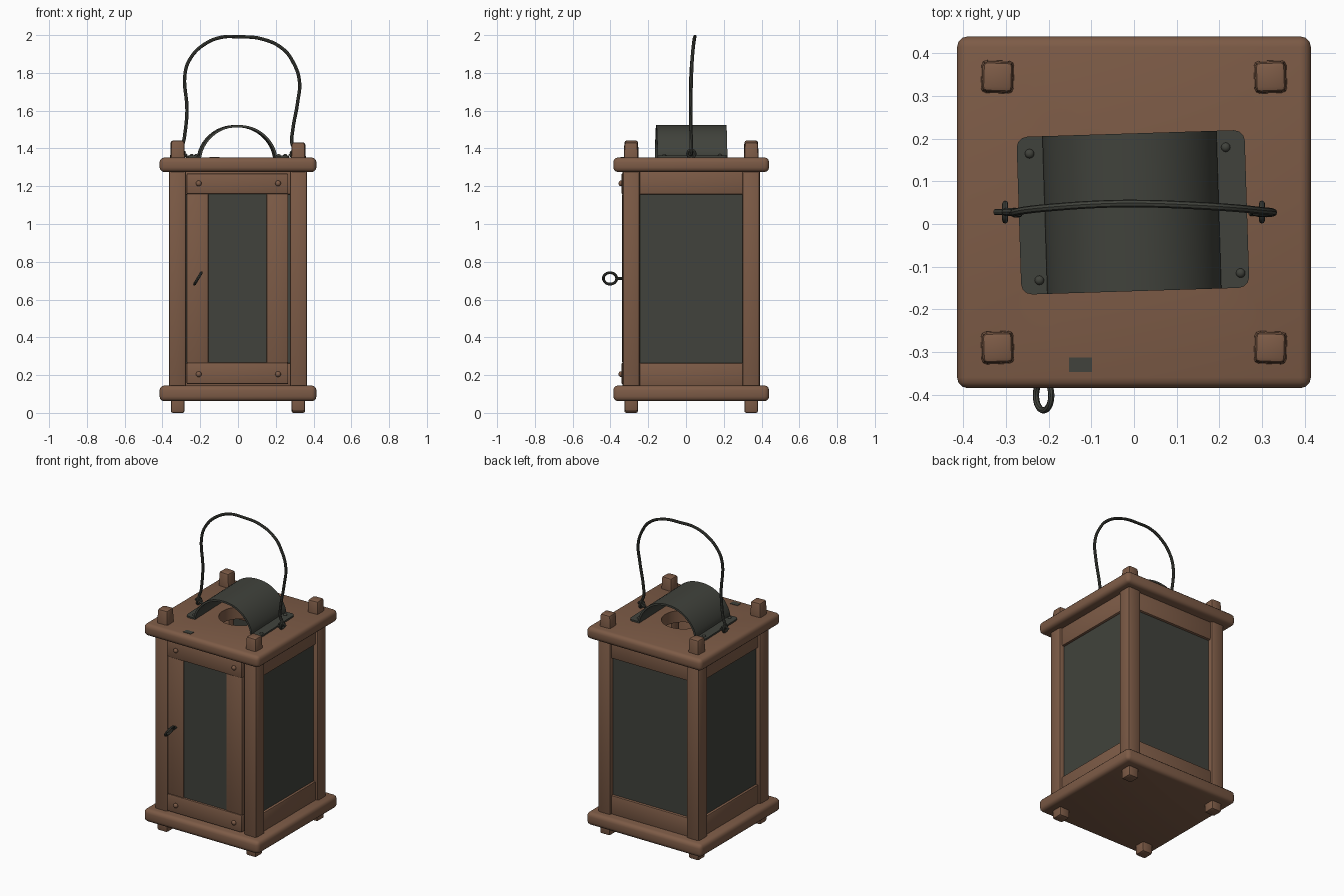
import bpy, bmesh, math
from mathutils import Matrix, Vector

if "Cube" in bpy.data.objects:
    bpy.data.objects.remove(bpy.data.objects["Cube"])


def material(name, rgb):
    m = bpy.data.materials.new(name)
    m.diffuse_color = (*rgb, 1)
    m.use_nodes = True
    m.node_tree.nodes["Principled BSDF"].inputs["Base Color"].default_value = m.diffuse_color
    return m


WOOD = material("brown wood", (0.205, 0.105, 0.062))
METAL = material("dark iron", (0.052, 0.055, 0.045))
YC = 0.0275  # centre of the wooden body in y


def finish(name, bm, mat):
    me = bpy.data.meshes.new(name)
    bm.to_mesh(me)
    bm.free()
    me.materials.append(mat)
    ob = bpy.data.objects.new(name, me)
    bpy.context.collection.objects.link(ob)
    return ob


def box(name, x, y, z, mat=WOOD, bevel=0.008, segs=2, taper=1.0, turn=0):
    """Bevelled box from (min, max) ranges, optionally tapered upwards."""
    bm = bmesh.new()
    bmesh.ops.create_cube(bm, size=1)
    c = Vector([(r[0] + r[1]) / 2 for r in (x, y, z)])
    for v in bm.verts:
        k = taper if v.co.z > 0 else 1
        v.co = Vector((v.co.x * (x[1] - x[0]) * k, v.co.y * (y[1] - y[0]) * k,
                       v.co.z * (z[1] - z[0])))
    if bevel:
        bmesh.ops.bevel(bm, geom=bm.edges[:], offset=bevel, segments=segs,
                        profile=0.5, affect='EDGES')
    bm.transform(Matrix.Translation(c) @ Matrix.Rotation(math.radians(turn), 4, 'Z'))
    return finish(name, bm, mat)


def rivet(name, loc, mat, r=0.012, axis='Z'):
    bm = bmesh.new()
    bmesh.ops.create_uvsphere(bm, u_segments=12, v_segments=8, radius=r)
    bm.transform(Matrix.Translation(loc) @ Matrix.Diagonal(
        (1, 0.8, 1, 1) if axis == 'Y' else (1, 1, 0.8, 1)))
    return finish(name, bm, mat)


def wire(name, pts, r, cyclic=False):
    """Round wire through the points, converted to a mesh."""
    cu = bpy.data.curves.new(name, 'CURVE')
    cu.dimensions = '3D'
    cu.bevel_depth, cu.bevel_resolution, cu.resolution_u = r, 2, 5
    cu.use_fill_caps = True
    sp = cu.splines.new('BEZIER')
    sp.bezier_points.add(len(pts) - 1)
    for p, co in zip(sp.bezier_points, pts):
        p.co = co
        p.handle_left_type = p.handle_right_type = 'AUTO'
    sp.use_cyclic_u = cyclic
    cu.materials.append(METAL)
    ob = bpy.data.objects.new(name, cu)
    bpy.context.collection.objects.link(ob)
    bpy.ops.object.select_all(action='DESELECT')
    ob.select_set(True)
    bpy.context.view_layer.objects.active = ob
    bpy.ops.object.convert(target='MESH')
    return bpy.context.view_layer.objects.active


def ring(name, centre, u, v, r, thick, n=10):
    u, v = Vector(u).normalized(), Vector(v).normalized()
    pts = [Vector(centre) + r * (math.cos(a) * u + math.sin(a) * v)
           for a in (2 * math.pi * i / n for i in range(n))]
    return wire(name, pts, thick, True)


# Base and roof boards
SLAB_X, SLAB_Y = (-0.415, 0.415), (-0.385, 0.44)
box("base_board", SLAB_X, SLAB_Y, (0.062, 0.145), bevel=0.025, segs=3)
roof = box("roof_board", SLAB_X, SLAB_Y, (1.275, 1.352), bevel=0.025, segs=3)

# Round smoke hole through the roof
bm = bmesh.new()
bmesh.ops.create_cone(bm, cap_ends=True, segments=32, radius1=0.13, radius2=0.13, depth=0.4)
bm.transform(Matrix.Translation((0, YC, 1.31)))
cutter = finish("smoke_hole_cutter", bm, WOOD)
cutter.hide_render = True
cut = roof.modifiers.new("smoke_hole", 'BOOLEAN')
cut.operation, cut.object, cut.solver = 'DIFFERENCE', cutter, 'EXACT'
bpy.context.view_layer.objects.active = roof
bpy.ops.object.modifier_apply(modifier=cut.name)
bpy.data.objects.remove(cutter)

# Corner posts with pegs that pass through both boards
for sx in (-1, 1):
    for sy in (-1, 1):
        px, py = 0.32 * sx, YC + 0.3175 * sy
        tag = ("left" if sx < 0 else "right") + ("_front" if sy < 0 else "_back")
        bx, by = 0.32 * sx, YC + 0.317 * sy
        box("post_" + tag, (bx - 0.046, bx + 0.046), (by - 0.046, by + 0.046),
            (0.13, 1.29), bevel=0.014)
        box("top_peg_" + tag, (px - 0.04, px + 0.04), (py - 0.04, py + 0.04),
            (1.3, 1.442 if sx < 0 else 1.432), bevel=0.012, taper=0.88, turn=2 * sx * sy)
        box("foot_peg_" + tag, (px - 0.036, px + 0.036), (py - 0.036, py + 0.036),
            (0.0 if sx == sy else 0.008, 0.1), bevel=0.01)

# Side and back walls: two rails and a dark pane each
LOW, HIGH = (0.135, 0.265), (1.157, 1.285)
for sx, side in ((-1, "left"), (1, "right")):
    def span(a, b):
        return tuple(sorted((a * sx, b * sx)))
    for part, z in (("lower", LOW), ("upper", HIGH)):
        box(f"{side}_{part}_rail", span(0.30, 0.35), (-0.26, 0.315), z)
    box(f"{side}_pane", span(0.322, 0.334), (-0.26, 0.315), (0.255, 1.165), METAL, 0)
for part, z in (("lower", LOW), ("upper", HIGH)):
    box(f"back_{part}_rail", (-0.29, 0.29), (0.325, 0.375), z)
box("back_pane", (-0.29, 0.29), (0.347, 0.359), (0.255, 1.165), METAL, 0)

# Front door: rails, stiles, pane and pegs
DY = (-0.342, -0.295)
box("door_lower_rail", (-0.272, 0.266), DY, (0.152, 0.266))
box("door_upper_rail", (-0.272, 0.266), DY, (1.158, 1.268))
box("door_left_stile", (-0.272, -0.157), (-0.338, -0.295), (0.262, 1.162))
box("door_right_stile", (0.15, 0.266), (-0.338, -0.295), (0.262, 1.162))
box("door_pane", (-0.165, 0.158), (-0.33, -0.318), (0.258, 1.165), METAL, 0)
for x in (-0.208, 0.212):
    for z in (0.205, 1.215):
        rivet("door_peg", (x, -0.345, z), WOOD, 0.015, 'Y')

# Ring pull on the door
ring("door_ring", (-0.212, -0.402, 0.712), (0, 1, 0), (0.5, 0, 0.84), 0.035, 0.0075)
wire("door_ring_shank", [(-0.212, -0.372, 0.712), (-0.212, -0.325, 0.712)], 0.008)

# Arched smoke cover: flat flanges and a raised bow
prof = [(-0.27, 1.356)]
for i in range(25):
    t = -math.cos(math.pi * i / 24)
    prof.append((0.2 * t - 0.005, 1.356 + 0.162 * (max(0, 1 - abs(t) ** 2.2)) ** 0.625))
prof.append((0.265, 1.356))
bm = bmesh.new()
rows = [[bm.verts.new((x, y, z)) for x, z in prof] for y in (-0.185, 0.185)]
for i in range(len(prof) - 1):
    bm.faces.new((rows[0][i], rows[0][i + 1], rows[1][i + 1], rows[1][i]))
bmesh.ops.bevel(bm, geom=[r[k] for r in rows for k in (0, -1)], offset=0.025,
                segments=3, profile=0.5, affect='VERTICES')
bm.transform(Matrix.Translation((0, YC, 0)) @ Matrix.Rotation(math.radians(1.8), 4, 'Z'))
cover = finish("smoke_cover", bm, METAL)
sol = cover.modifiers.new("thickness", 'SOLIDIFY')
sol.thickness, sol.offset = 0.012, 0
bpy.context.view_layer.objects.active = cover
bpy.ops.object.modifier_apply(modifier=sol.name)
for x, y in ((-0.245, 0.165), (0.215, 0.18), (-0.222, -0.132), (0.25, -0.115)):
    rivet("cover_rivet", (x, y, 1.362), METAL, 0.011)

# Bent wire handle and the staples that hold it
handle = [(-0.272, 0.028, 1.362), (-0.298, 0.028, 1.375), (-0.285, 0.028, 1.45),
          (-0.27, 0.024, 1.6), (-0.28, 0.027, 1.8), (-0.25, 0.033, 1.88),
          (-0.18, 0.04, 1.95), (-0.09, 0.046, 1.988), (0, 0.048, 1.991),
          (0.13, 0.044, 1.979), (0.24, 0.037, 1.925), (0.29, 0.032, 1.86),
          (0.325, 0.028, 1.76), (0.315, 0.025, 1.64), (0.29, 0.026, 1.5),
          (0.285, 0.028, 1.43), (0.3, 0.028, 1.375), (0.272, 0.028, 1.362)]
wire("carrying_handle", handle, 0.009)
for x in (-0.302, 0.3):
    ring("handle_staple", (x, 0.028, 1.372), (0, 1, 0), (0, 0, 1), 0.02, 0.007)
    wire("handle_hook", [(x - 0.024, 0.028, 1.375), (x, 0.028, 1.39), (x + 0.024, 0.028, 1.375)], 0.007)

# Small dark patch on the roof
box("roof_patch", (-0.152, -0.098), (-0.347, -0.313), (1.347, 1.3545), METAL, 0)

# Smooth shading with crisp edges
bpy.ops.object.select_all(action='DESELECT')
for ob in bpy.context.scene.objects:
    if ob.type == 'MESH':
        ob.select_set(True)
        bpy.context.view_layer.objects.active = ob
bpy.ops.object.shade_smooth_by_angle(angle=math.radians(40))
